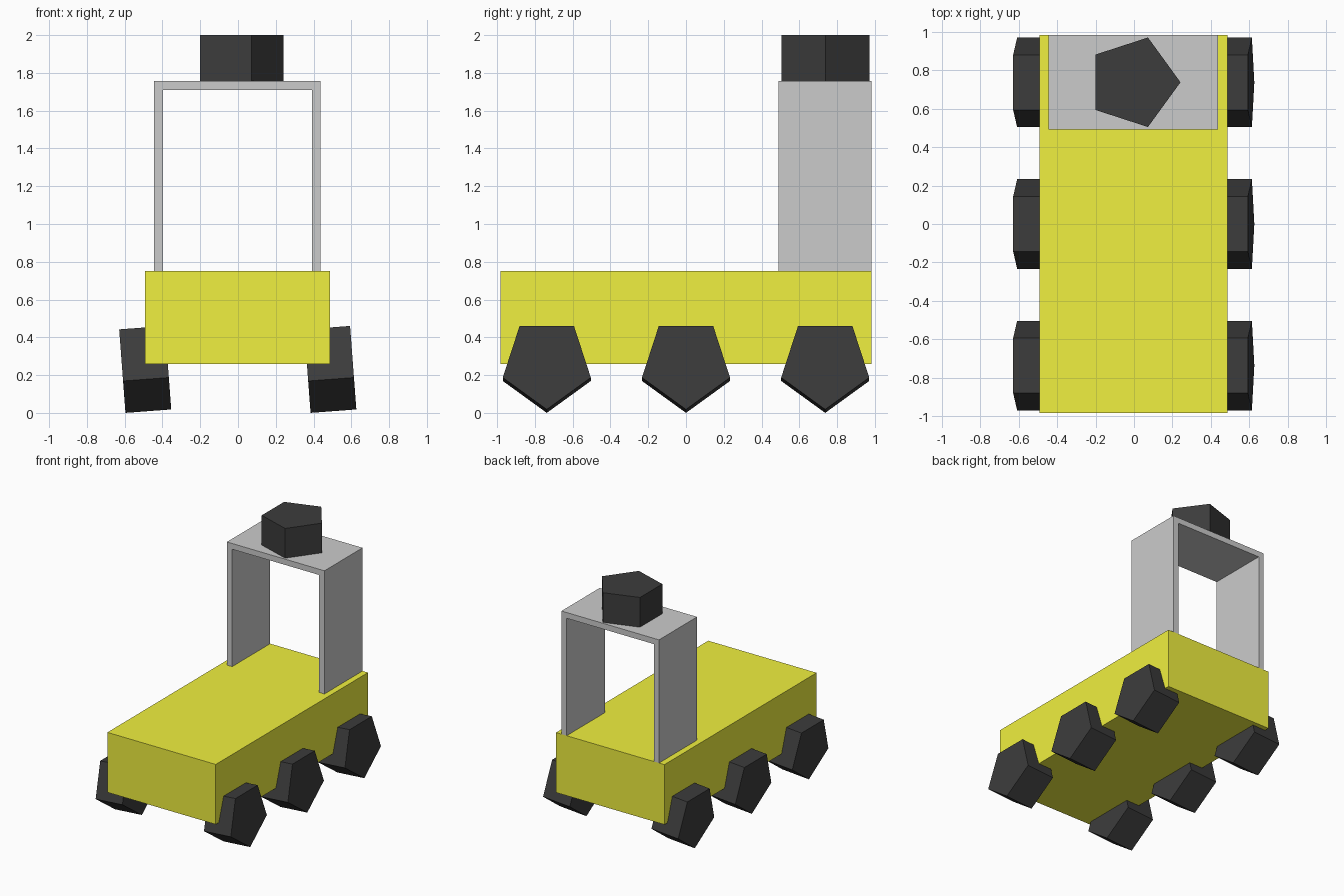
import bpy, bmesh
from math import cos, sin, pi, radians

if "Cube" in bpy.data.objects:
    bpy.data.objects.remove(bpy.data.objects["Cube"])

CX = -0.003          # tiny sideways offset of the chassis
R, WIDTH = 0.245, 0.243   # five-sided wheel radius and width


def material(name, rgb):
    m = bpy.data.materials.new(name)
    m.diffuse_color = (*rgb, 1)
    m.use_nodes = True
    m.node_tree.nodes["Principled BSDF"].inputs["Base Color"].default_value = m.diffuse_color
    return m


yellow = material("yellow paint", (0.87, 0.87, 0.05))
black = material("black rubber", (0.045, 0.045, 0.045))


def prism(name, profile, depth, loc, rot=(0, 0, 0), mat=None):
    """Extrude a local XY profile along Z, centred on the origin."""
    bm = bmesh.new()
    face = bm.faces.new([bm.verts.new((x, y, -depth / 2)) for x, y in profile])
    ext = bmesh.ops.extrude_face_region(bm, geom=[face])
    top = [v for v in ext["geom"] if isinstance(v, bmesh.types.BMVert)]
    bmesh.ops.translate(bm, verts=top, vec=(0, 0, depth))
    bmesh.ops.recalc_face_normals(bm, faces=bm.faces)
    mesh = bpy.data.meshes.new(name)
    bm.to_mesh(mesh)
    bm.free()
    obj = bpy.data.objects.new(name, mesh)
    obj.location, obj.rotation_euler = loc, rot
    if mat:
        mesh.materials.append(mat)
    bpy.context.collection.objects.link(obj)
    return obj


pentagon = [(R * cos(2 * pi * i / 5), R * sin(2 * pi * i / 5)) for i in range(5)]

# Body block
hx, hy = 0.49, 0.983
prism("body", [(-hx, -hy), (hx, -hy), (hx, hy), (-hx, hy)], 0.49,
      (CX, 0, 0.505), mat=yellow)

# Open arch at the back: U profile stood upright
ox, ix, base, under, roof = 0.441, 0.394, 0.75, 1.71, 1.757
arch = [(-ox, base), (-ix, base), (-ix, under), (ix, under),
        (ix, base), (ox, base), (ox, roof), (-ox, roof)]
prism("arch", arch, 0.492, (CX, 0.737, 0), (pi / 2, 0, 0))

# Drum on the arch roof
prism("roof_drum", pentagon, 0.244, (CX, 0.738, 1.878), mat=black)

# Six wheels, all leaning slightly to the same side
for side, x in (("left", -0.49), ("right", 0.49)):
    for row, y in (("front", -0.737), ("middle", 0), ("back", 0.737)):
        prism(f"wheel_{row}_{side}", pentagon, WIDTH, (CX + x, y, 0.2535),
              (0, radians(90 - 4.3), 0), black)
